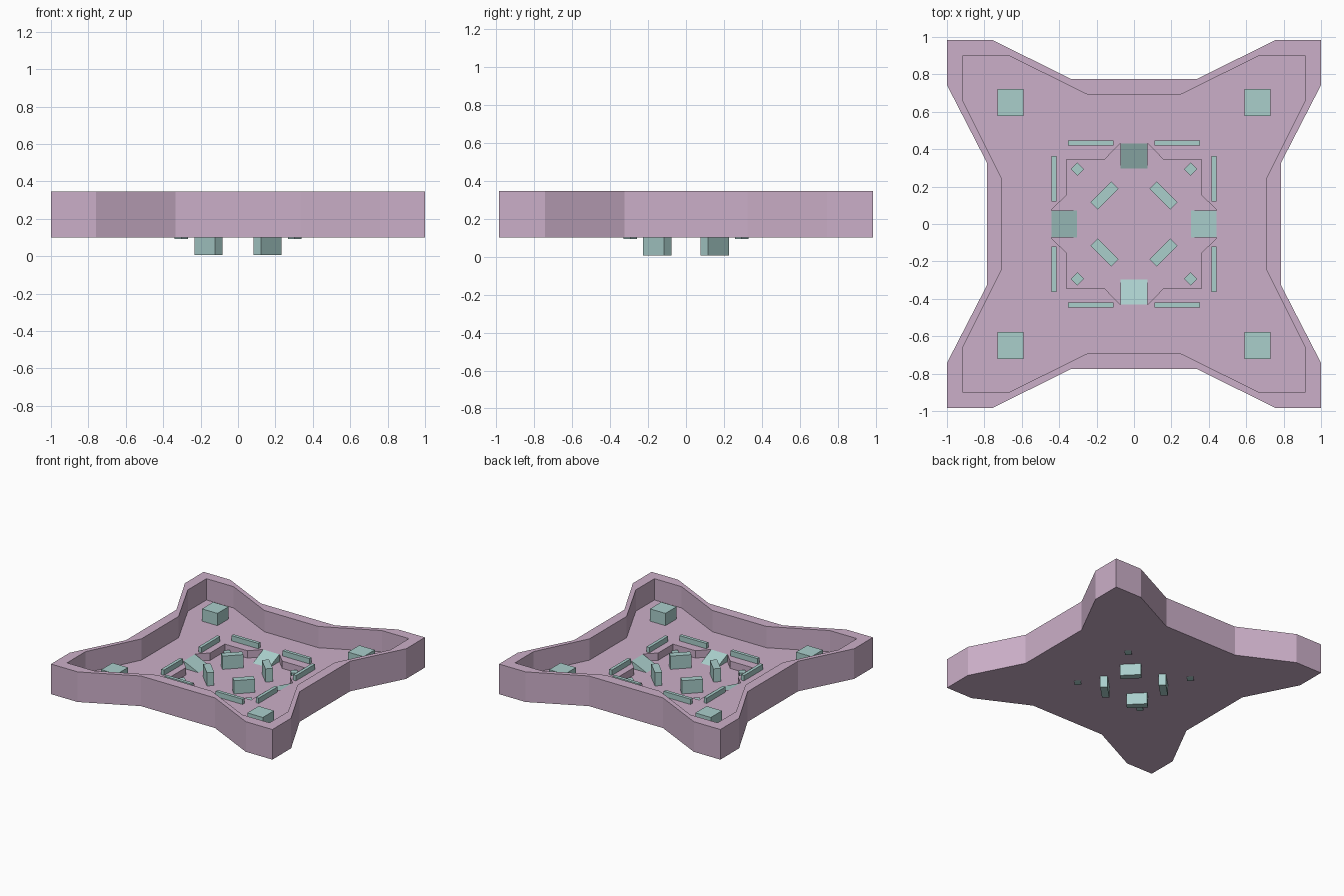
import bpy, bmesh, math
from mathutils import Matrix

if "Cube" in bpy.data.objects:
    bpy.data.objects.remove(bpy.data.objects["Cube"])

def material(name, rgb):
    m = bpy.data.materials.new(name)
    m.diffuse_color = (*rgb, 1)
    m.use_nodes = True
    m.node_tree.nodes["Principled BSDF"].inputs["Base Color"].default_value = m.diffuse_color
    return m

STONE = material("mauve_stone", (0.60, 0.43, 0.58))
TEAL = material("pale_teal", (0.40, 0.62, 0.60))

def finish(name, bm, mat):
    bmesh.ops.recalc_face_normals(bm, faces=bm.faces[:])
    me = bpy.data.meshes.new(name)
    bm.to_mesh(me)
    bm.free()
    me.materials.append(mat)
    ob = bpy.data.objects.new(name, me)
    bpy.context.collection.objects.link(ob)
    return ob

def full_loop(q):
    # mirror a quadrant profile into a closed counter-clockwise outline
    r = q[::-1]
    return (q + [(-x, y) for x, y in r] + [(-x, -y) for x, y in q]
            + [(x, -y) for x, y in r])

def box(name, cx, cy, lx, ly, z0, z1, angle=0):
    bm = bmesh.new()
    mat = (Matrix.Translation((cx, cy, (z0 + z1) / 2)) @ Matrix.Rotation(angle, 4, 'Z')
           @ Matrix.Diagonal((lx, ly, z1 - z0, 1)))
    bmesh.ops.create_cube(bm, size=1, matrix=mat)
    return finish(name, bm, TEAL)

# levels: underside, sunken court, terrace, wall top
BASE, COURT, TERRACE, TOP = 0.10, 0.112, 0.172, 0.346

# star-shaped walls, terrace and sunken court as one shell of bridged outlines
outer = full_loop([(.785, .325), (1, .743), (1, .985), (.76, .985), (.335, .775)])
inner = full_loop([(.705, .24), (.915, .66), (.915, .90), (.67, .90), (.245, .69)])
court = full_loop([(.44, .077), (.36, .155), (.36, .345), (.157, .345), (.074, .43)])
bm = bmesh.new()
loops = [[bm.verts.new((x, y, z)) for x, y in pts] for pts, z in
         ((outer, BASE), (outer, TOP), (inner, TOP), (inner, TERRACE),
          (court, TERRACE), (court, COURT))]
for a, b in zip(loops, loops[1:]):
    n = len(a)
    for i in range(n):
        j = (i + 1) % n
        bm.faces.new((a[i], a[j], b[j], b[i]))
bm.faces.new(loops[0])
bm.faces.new(loops[-1])
finish("star_fort_walls", bm, STONE)

# parts repeated in each quadrant
for sx in (1, -1):
    for sy in (1, -1):
        turn = -sx * sy * math.pi / 4
        box("corner_block", .66 * sx, .65 * sy, .14, .145, TERRACE - .01, .272)
        box("court_building", .158 * sx, .152 * sy, .157, .055, .005, .22, turn)
        box("court_post", .303 * sx, .293 * sy, .05, .05, .093, .145, turn)
        box("parapet_end", .232 * sx, .433 * sy, .243, .027, TERRACE - .01, .215)
        box("parapet_side", .428 * sx, .241 * sy, .026, .243, TERRACE - .01, .215)

# four ramps sloping down into the court
for k, reach in enumerate((.44, .43, .44, .43)):
    bm = bmesh.new()
    ends = []
    for y in (-.073, .073):
        ends.append([bm.verts.new((x, y, z)) for x, z in
                     ((reach - .143, COURT - .004), (reach, COURT - .004), (reach, TERRACE))])
    a, b = ends
    bm.faces.new(a)
    bm.faces.new(b)
    for i in range(3):
        j = (i + 1) % 3
        bm.faces.new((a[i], a[j], b[j], b[i]))
    bm.transform(Matrix.Rotation(k * math.pi / 2, 4, 'Z'))
    finish("ramp", bm, TEAL)
